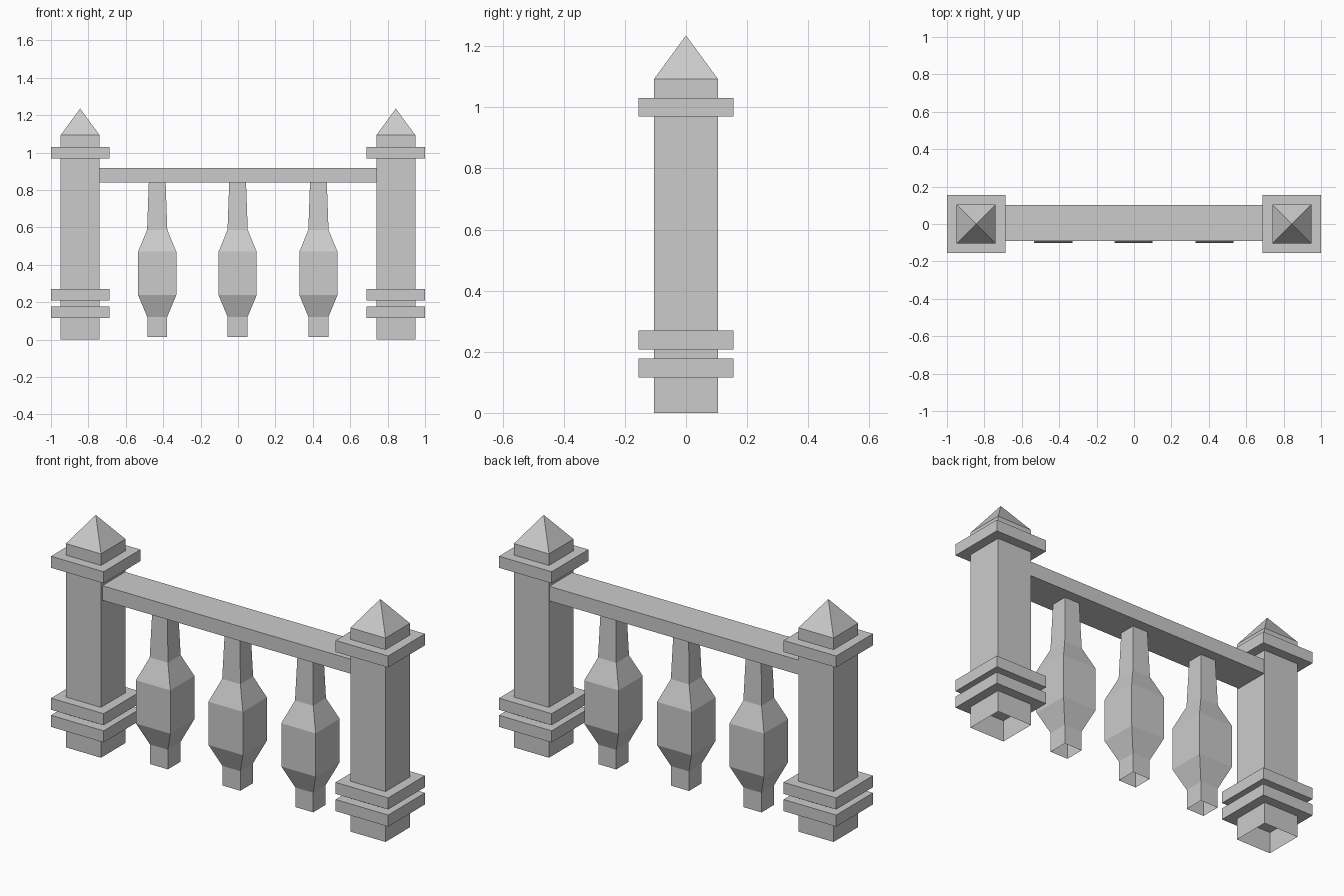
import bpy, bmesh

if "Cube" in bpy.data.objects:
    bpy.data.objects.remove(bpy.data.objects["Cube"])


def square_loft(name, x, profile):
    """Loft square rings (half width, z); a zero width makes a point. Bottom stays open."""
    bm = bmesh.new()
    prev = None
    for r, z in profile:
        if r == 0:
            ring = [bm.verts.new((x, 0, z))] * 4
        else:
            ring = [bm.verts.new((x + sx * r, sy * r, z))
                    for sx, sy in ((-1, -1), (1, -1), (1, 1), (-1, 1))]
        if prev:
            for i in range(4):
                j = (i + 1) % 4
                face = [prev[i], prev[j], ring[j]]
                if r:
                    face.append(ring[i])
                bm.faces.new(face)
        prev = ring
    mesh = bpy.data.meshes.new(name)
    bm.to_mesh(mesh)
    bm.free()
    obj = bpy.data.objects.new(name, mesh)
    bpy.context.collection.objects.link(obj)
    return obj


def box(name, x0, x1, y0, y1, z0, z1):
    bpy.ops.mesh.primitive_cube_add(
        size=1, location=((x0 + x1) / 2, (y0 + y1) / 2, (z0 + z1) / 2))
    obj = bpy.context.object
    obj.name = name
    obj.scale = (x1 - x0, y1 - y0, z1 - z0)
    bpy.ops.object.transform_apply(location=False, rotation=False, scale=True)
    return obj


# Posts with pointed tops and three square collars each
POST_X, POST_R, COLLAR_R = 0.844, 0.104, 0.156
for side, s in (("left", -1), ("right", 1)):
    x = s * POST_X
    square_loft(side + "_post", x, [(POST_R, 0), (POST_R, 1.093), (0, 1.235)])
    for part, z0, z1 in (("base_collar", 0.116, 0.178),
                         ("lower_collar", 0.208, 0.27),
                         ("upper_collar", 0.969, 1.031)):
        box(f"{side}_{part}", x - COLLAR_R, x + COLLAR_R, -COLLAR_R, COLLAR_R, z0, z1)

# Handrail between the posts
box("handrail", -0.742, 0.742, -0.092, 0.101, 0.84, 0.918)

# Balusters: four-sided, open at the foot
BALUSTER = [(0.053, 0.015), (0.053, 0.12), (0.102, 0.238),
            (0.102, 0.47), (0.054, 0.587), (0.045, 0.84)]
for i, x in enumerate((-0.432, -0.002, 0.43)):
    square_loft(f"baluster_{i + 1}", x, BALUSTER)
